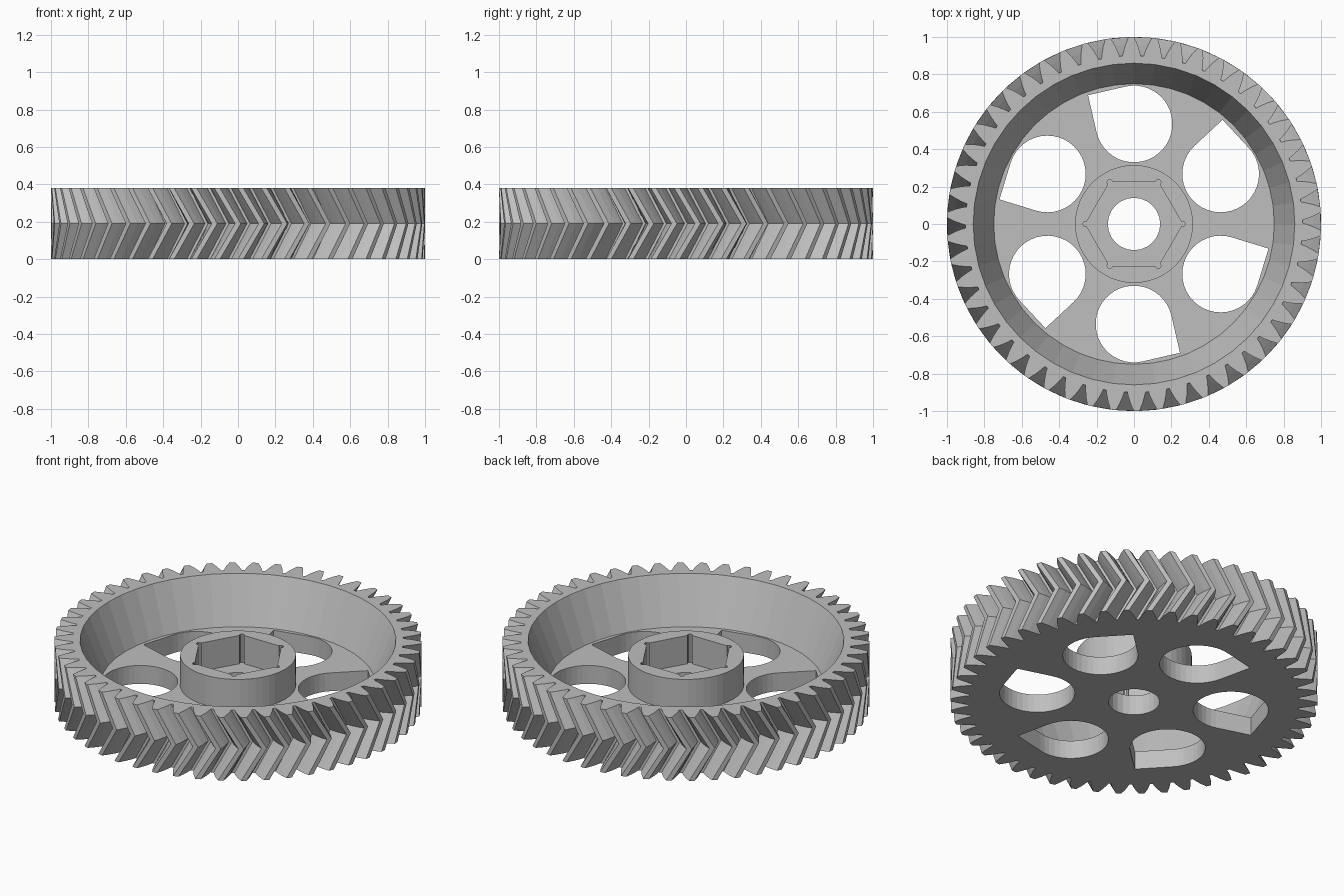
import bpy, bmesh
from math import sin, cos, pi, radians, tau

cube = bpy.data.objects.get("Cube")
if cube:
    bpy.data.objects.remove(cube)

TEETH = 50
HEIGHT = 0.38
PHASE = radians(90.8)
TWIST = radians(6.4)


def polar(r, a):
    return (r * cos(a), r * sin(a))


def loft(name, rings):
    """Closed solid through stacked rings; each ring is (points, z)."""
    bm = bmesh.new()
    loops = [[bm.verts.new((x, y, z)) for x, y in pts] for pts, z in rings]
    n = len(loops[0])
    for low, high in zip(loops, loops[1:]):
        for i in range(n):
            j = (i + 1) % n
            bm.faces.new((low[i], low[j], high[j], high[i]))
    bm.faces.new(loops[0][::-1])
    bm.faces.new(loops[-1])
    bmesh.ops.recalc_face_normals(bm, faces=bm.faces)
    mesh = bpy.data.meshes.new(name)
    bm.to_mesh(mesh)
    bm.free()
    obj = bpy.data.objects.new(name, mesh)
    bpy.context.scene.collection.objects.link(obj)
    return obj


def circle(r, sides, cx=0, cy=0, turn=0):
    pts = [polar(r, turn + tau * i / sides) for i in range(sides)]
    return [(x + cx, y + cy) for x, y in pts]


def cut(target, cutter):
    """Subtract the cutter for good and remove it."""
    cutter.hide_render = True
    mod = target.modifiers.new("cut", 'BOOLEAN')
    mod.operation = 'DIFFERENCE'
    mod.solver = 'EXACT'
    mod.object = cutter
    graph = bpy.context.evaluated_depsgraph_get()
    graph.update()
    mesh = bpy.data.meshes.new_from_object(target.evaluated_get(graph))
    target.modifiers.clear()
    target.data = mesh
    bpy.data.objects.remove(cutter)


# Toothed body: herringbone, twisted to mid height and back
def tooth_outline(turn):
    flank = [(0.9, 3.1), (0.925, 2.65), (0.96, 1.9), (1.0, 0.85)]
    tooth = [(r, -a) for r, a in flank] + [(r, a) for r, a in flank[::-1]]
    return [polar(r, PHASE + turn + tau * k / TEETH + radians(a))
            for k in range(TEETH) for r, a in tooth]


gear = loft("herringbone_gear", [
    (tooth_outline(0), 0),
    (tooth_outline(TWIST), HEIGHT / 2),
    (tooth_outline(0), HEIGHT)])

# Dished recess with a sloping wall, leaving the web and hub
WEB, HUB_TOP, ABOVE = 0.11, 0.29, 0.48
SIDES = 48
dish = loft("dish_cutter", [
    (circle(0.75, SIDES), WEB), (circle(0.86, SIDES), HEIGHT),
    (circle(0.9, SIDES), ABOVE)])
hub = loft("hub_cutter", [
    (circle(0.315, SIDES), 0), (circle(0.315, SIDES), HUB_TOP)])
cut(dish, hub)
cut(gear, dish)

# Teardrop openings in the web
for k in range(6):
    spin = k * tau / 6
    cx, cy = polar(0.535, spin + pi / 2)
    aim = spin + radians(148)
    radius = 0.205
    pts = [polar(radius, aim + pi / 4 + 1.5 * pi * i / 30) for i in range(31)]
    pts.append(polar(radius * 2 ** 0.5, aim))
    pts = [(x + cx, y + cy) for x, y in pts]
    cut(gear, loft("opening_cutter", [(pts, -0.1), (pts, WEB + 0.05)]))

# Hexagonal nut pocket with relieved corners, and the shaft bore
POCKET = 0.12
hexagon = circle(0.26, 6)
cut(gear, loft("pocket_cutter", [(hexagon, POCKET), (hexagon, ABOVE)]))
for k in range(6):
    cx, cy = polar(0.258, k * tau / 6)
    relief = circle(0.015, 10, cx, cy)
    cut(gear, loft("relief_cutter", [(relief, POCKET), (relief, ABOVE)]))
bore = circle(0.14, 24)
cut(gear, loft("bore_cutter", [(bore, -0.1), (bore, ABOVE)]))

# Single grey finish
grey = bpy.data.materials.new("light_grey")
grey.use_nodes = True
color = (0.52, 0.52, 0.52, 1)
grey.diffuse_color = color
grey.node_tree.nodes["Principled BSDF"].inputs["Base Color"].default_value = color
gear.data.materials.clear()
gear.data.materials.append(grey)
for face in gear.data.polygons:
    face.material_index = 0
